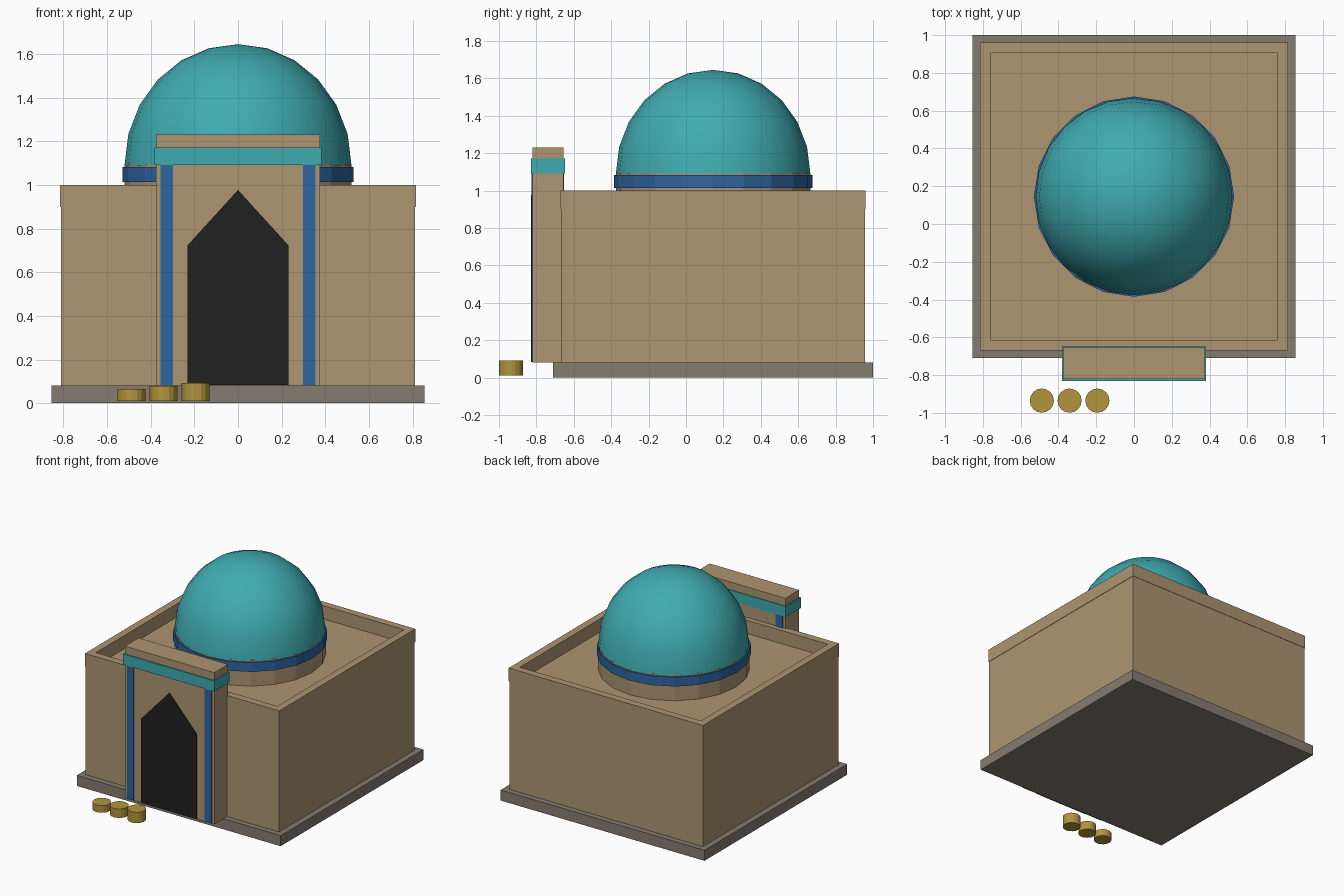
import bpy, bmesh, math

if "Cube" in bpy.data.objects:
    bpy.data.objects.remove(bpy.data.objects["Cube"])

def material(name, rgb):
    m = bpy.data.materials.new(name)
    m.diffuse_color = (*rgb, 1)
    m.use_nodes = True
    m.node_tree.nodes["Principled BSDF"].inputs["Base Color"].default_value = m.diffuse_color
    return m

SAND = material("sandstone", (0.42, 0.30, 0.165))
STONE = material("grey stone", (0.235, 0.20, 0.165))
TEAL = material("turquoise tile", (0.05, 0.41, 0.44))
BLUE = material("blue tile", (0.028, 0.13, 0.36))
DARK = material("dark doorway", (0.015, 0.015, 0.015))
GOLD = material("brass", (0.45, 0.30, 0.045))
CY = 0.145  # depth centre of the hall

def finish(name, bm, mat):
    bmesh.ops.recalc_face_normals(bm, faces=bm.faces)
    me = bpy.data.meshes.new(name)
    bm.to_mesh(me)
    bm.free()
    me.materials.append(mat)
    ob = bpy.data.objects.new(name, me)
    bpy.context.collection.objects.link(ob)
    return ob

def box(name, mat, x, y, z):
    bm = bmesh.new()
    bmesh.ops.create_cube(bm, size=1)
    for v in bm.verts:
        v.co = [r[0] if c < 0 else r[1] for c, r in zip(v.co, (x, y, z))]
    return finish(name, bm, mat)

def lathe(name, mat, profile, sides, cx, cy):
    """Spin (radius, z) points; each end is capped or closes to a tip."""
    bm = bmesh.new()
    rings = []
    for r, z in profile:
        if r < 1e-5:
            rings.append([bm.verts.new((cx, cy, z))] * sides)
        else:
            rings.append([bm.verts.new((cx + r * math.sin(i * math.tau / sides),
                                        cy - r * math.cos(i * math.tau / sides), z))
                          for i in range(sides)])
    for a, b in zip(rings, rings[1:]):
        for i in range(sides):
            j = (i + 1) % sides
            bm.faces.new(list(dict.fromkeys((a[i], a[j], b[j], b[i]))))
    for ring in (rings[0], rings[-1]):
        if len(set(ring)) > 2:
            bm.faces.new(ring)
    return finish(name, bm, mat)

# plinth and hall
box("plinth", STONE, (-0.855, 0.855), (CY - 0.855, CY + 0.855), (0, 0.08))
box("hall", SAND, (-0.812, 0.812), (CY - 0.812, CY + 0.812), (0.08, 0.90))

# parapet around the sunken roof
OUT, INN = 0.815, 0.76
for s, side in ((-1, "left"), (1, "right")):
    box("parapet_" + side, SAND, sorted((s * INN, s * OUT)),
        (CY - OUT, CY + OUT), (0.90, 1.0))
for s, side in ((-1, "front"), (1, "back")):
    box("parapet_" + side, SAND, (-INN, INN),
        sorted((CY + s * INN, CY + s * OUT)), (0.90, 1.0))

# drum, tiled band and dome
lathe("drum", SAND, [(0.52, 0.90), (0.52, 1.095)], 20, 0, CY)
lathe("drum_band", BLUE, [(0.53, 1.013), (0.53, 1.083)], 20, 0, CY)
dome = lathe("dome", TEAL,
             [(0.52 * math.cos(math.radians(a)), 1.09 + 0.555 * math.sin(math.radians(a)))
              for a in range(0, 91, 15)], 24, 0, CY)
bpy.context.view_layer.objects.active = dome
dome.select_set(True)
bpy.ops.object.shade_smooth_by_angle(angle=math.radians(40))

# entrance portal with tile strips and frieze
box("portal", SAND, (-0.375, 0.375), (-0.82, -0.655), (0.08, 1.23))
box("portal_frieze", TEAL, (-0.382, 0.382), (-0.83, -0.648), (1.092, 1.172))
for s, side in ((-1, "left"), (1, "right")):
    box("portal_strip_" + side, BLUE, sorted((s * 0.297, s * 0.355)),
        (-0.825, -0.651), (0.083, 1.092))

# pointed doorway plate
bm = bmesh.new()
outline = [(-0.232, 0.083), (0.232, 0.083), (0.232, 0.722), (0, 0.977), (-0.232, 0.722)]
face = bm.faces.new([bm.verts.new((x, -0.828, z)) for x, z in outline])
ext = bmesh.ops.extrude_face_region(bm, geom=[face])
for v in ext["geom"]:
    if isinstance(v, bmesh.types.BMVert):
        v.co.y = -0.819
finish("doorway", bm, DARK)

# three brass pots of rising height
for i in range(3):
    lathe(f"brass_pot_{i + 1}", GOLD,
          [(0.064, 0.01), (0.064, 0.064 + 0.014 * i)], 16, -0.488 + 0.147 * i, -0.935)
